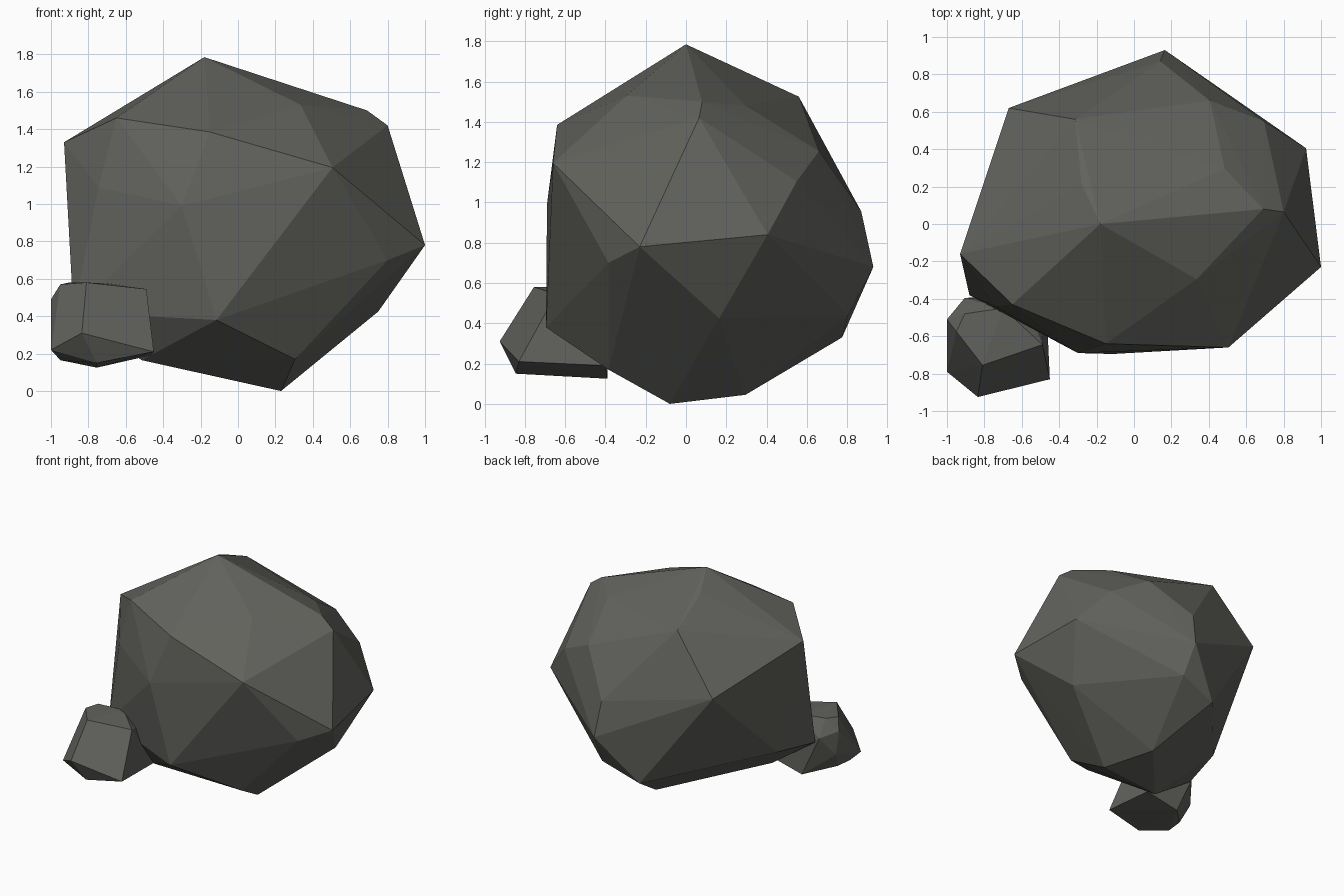
import bpy
import bmesh

# Remove the default cube only
default_cube = bpy.data.objects.get("Cube")
if default_cube:
    bpy.data.objects.remove(default_cube, do_unlink=True)


def make_material(name, colour):
    """Plain single-colour material for viewport and render."""
    material = bpy.data.materials.new(name)
    material.use_nodes = True
    material.diffuse_color = colour
    shader = material.node_tree.nodes["Principled BSDF"]
    shader.inputs["Base Color"].default_value = colour
    shader.inputs["Roughness"].default_value = 0.9
    return material


def make_rock(name, corners, material):
    """Faceted rock: the convex hull of its chipped corners, flat shaded."""
    bm = bmesh.new()
    for corner in corners:
        bm.verts.new(corner)
    hull = bmesh.ops.convex_hull(bm, input=list(bm.verts))
    leftover = set(hull["geom_interior"]) | set(hull["geom_unused"])
    loose = [v for v in leftover if isinstance(v, bmesh.types.BMVert)]
    bmesh.ops.delete(bm, geom=loose, context="VERTS")
    bmesh.ops.recalc_face_normals(bm, faces=list(bm.faces))
    for face in bm.faces:
        face.smooth = False
    mesh = bpy.data.meshes.new(name)
    bm.to_mesh(mesh)
    bm.free()
    mesh.materials.append(material)
    rock = bpy.data.objects.new(name, mesh)
    bpy.context.scene.collection.objects.link(rock)
    return rock


stone_grey = make_material("dark stone grey", (0.12, 0.12, 0.108, 1.0))

# Large boulder, corners grouped by region
boulder_crown = [
    (-.18, 0, 1.785), (.335, -.295, 1.53), (.69, .08, 1.5),
    (.8, .065, 1.42), (.485, .295, 1.48), (-.315, .56, 1.525),
    (-.28, .215, 1.68),
]
boulder_front = [
    (-.93, -.16, 1.33), (-.65, -.43, 1.46), (-.15, -.64, 1.385),
    (.505, -.66, 1.195), (-.745, -.44, 1.09), (-.3, -.69, .99),
    (-.88, -.38, .42), (-.115, -.695, .38),
]
boulder_sides = [
    (1, -.23, .78), (.8, -.385, .7), (.92, .405, .84),
    (.75, .165, .425), (-.8, -.01, .46),
]
boulder_back = [
    (.405, .66, 1.255), (.695, .55, 1.105), (.14, .87, .955),
    (.165, .93, .68), (-.67, .62, 1.09), (-.13, .775, .33),
    (.18, .805, .44),
]
boulder_base = [
    (.23, -.08, 0), (.06, .295, .045), (.305, -.385, .17),
    (-.515, -.36, .165),
]
make_rock(
    "large_boulder",
    boulder_crown + boulder_front + boulder_sides + boulder_back + boulder_base,
    stone_grey,
)

# Small stone leaning on the front corner
stone_top = [
    (-.81, -.755, .58), (-.49, -.645, .545), (-.95, -.575, .57),
    (-.905, -.48, .58), (-1, -.51, .49), (-.905, -.395, .45),
    (-.7, -.45, .575), (-.54, -.51, .5),
]
stone_bottom = [
    (-.45, -.83, .21), (-.835, -.925, .31), (-1, -.79, .22),
    (-.95, -.72, .165), (-.755, -.845, .15), (-.755, -.39, .125),
    (-.47, -.4, .19), (-.98, -.5, .3), (-.94, -.58, .17),
]
make_rock("small_stone", stone_top + stone_bottom, stone_grey)
